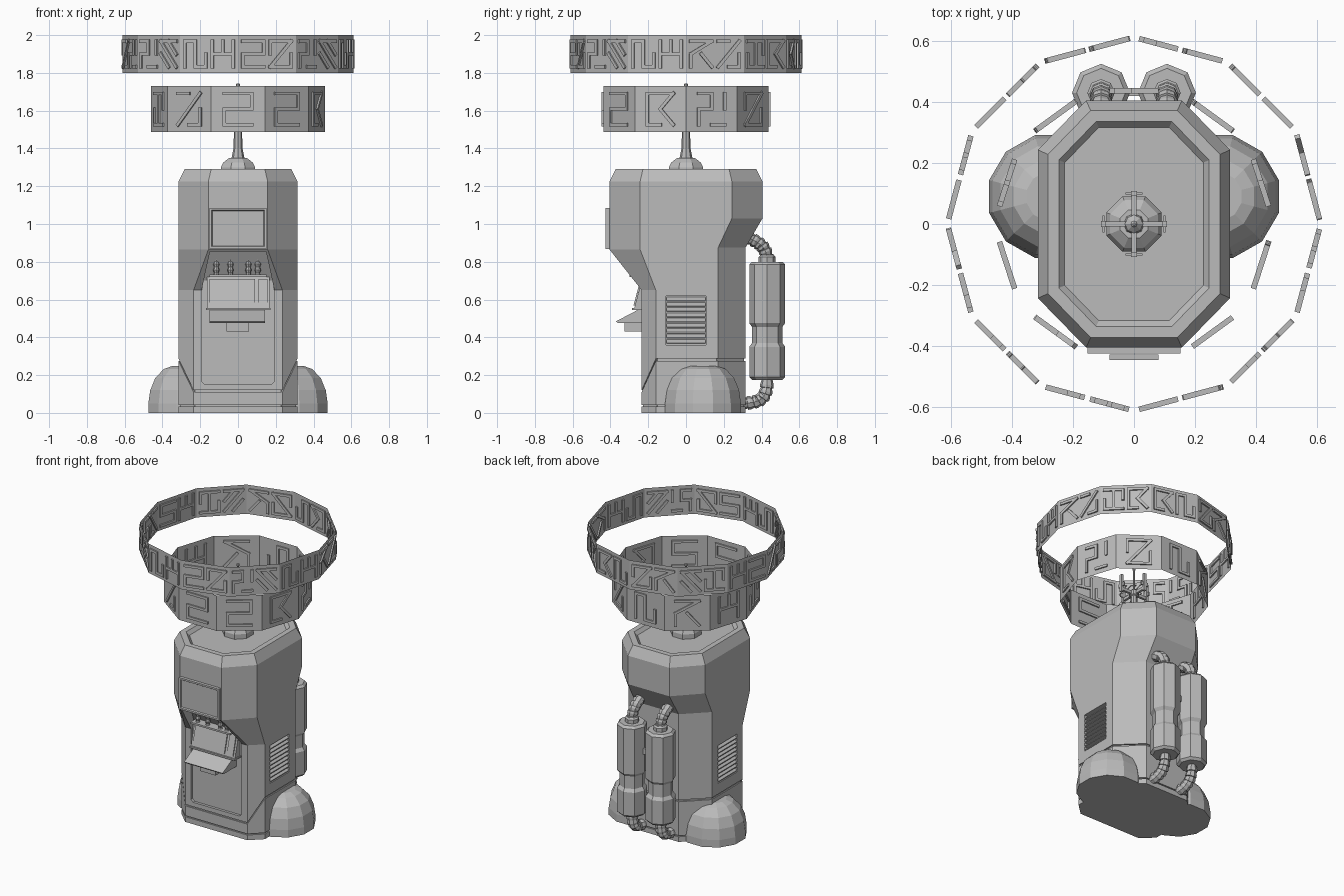
import bpy, math
from mathutils import Vector, Matrix
from mathutils.geometry import interpolate_bezier

if "Cube" in bpy.data.objects:
    bpy.data.objects.remove(bpy.data.objects["Cube"], do_unlink=True)

grey = bpy.data.materials.new("plain grey")
grey.use_nodes = True
COLOUR = (0.5, 0.5, 0.5, 1)
grey.diffuse_color = COLOUR
grey.node_tree.nodes["Principled BSDF"].inputs["Base Color"].default_value = COLOUR


def make(name, verts, faces):
    me = bpy.data.meshes.new(name)
    me.from_pydata([tuple(v) for v in verts], [], faces)
    me.materials.append(grey)
    ob = bpy.data.objects.new(name, me)
    bpy.context.collection.objects.link(ob)
    return ob


def loft(name, rings, caps=True):
    """Skin a stack of equal-sized rings."""
    n = len(rings[0])
    verts = [p for r in rings for p in r]
    faces = [(k * n + i, k * n + (i + 1) % n, (k + 1) * n + (i + 1) % n, (k + 1) * n + i)
             for k in range(len(rings) - 1) for i in range(n)]
    if caps:
        faces += [tuple(reversed(range(n))), tuple(range(len(verts) - n, len(verts)))]
    return make(name, verts, faces)


def lathe(name, profile, n, loc=(0, 0), turn=0, squash=(1, 1)):
    """Profile is a list of (radius, z)."""
    angles = [turn + math.tau * i / n for i in range(n)]
    return loft(name, [[(loc[0] + r * squash[0] * math.cos(a), loc[1] + r * squash[1] * math.sin(a), z)
                        for a in angles] for r, z in profile])


def box(name, lo, hi):
    (a, b, c), (d, e, f) = lo, hi
    return loft(name, [[(a, b, z), (d, b, z), (d, e, z), (a, e, z)] for z in (c, f)])


def prism(name, profile, x0, x1):
    """Side profile of (y, z) points extruded along x."""
    return loft(name, [[(x, y, z) for y, z in profile] for x in (x0, x1)])


def cut(target, cutter):
    cutter.hide_render = True
    cutter.hide_viewport = True
    m = target.modifiers.new("cut", 'BOOLEAN')
    m.operation, m.solver, m.object = 'DIFFERENCE', 'EXACT', cutter


def framed(name, lo, hi, rim, depth):
    """Box whose front face has a sunken centre."""
    (a, b, c), (d, e, f) = lo, hi
    loop = lambda i, y: [(a + i, y, c + i), (d - i, y, c + i), (d - i, y, f - i), (a + i, y, f - i)]
    return loft(name, [loop(0, e), loop(0, b), loop(rim, b), loop(rim * 1.4, b + depth)])


# Eight-sided body outline: half width, front, back, front face half, front corner, back face half, back corner
LOWER = (.315, -.235, .315, .235, -.16, .165, .17)
UPPER = (.315, -.405, .405, .157, -.243, .157, .243)


def outline(shape, z, d=0, c=0):
    w, yf, yb, fx, fy, bx, by = shape
    zf, zc, zb = z if isinstance(z, tuple) else (z, z, z)
    w, yf, yb, fx, fy, bx, by = w - d, yf + d, yb - d, fx - c, fy + c, bx - c, by - c
    return [(-fx, yf, zf), (fx, yf, zf), (w, fy, zc), (w, by, zb),
            (bx, yb, zb), (-bx, yb, zb), (-w, by, zb), (-w, fy, zc)]


# Body, with a plinth groove, a skirt groove and a sunken lid
G = .008
skirt, above = (.11, .275, .275), (.12, .287, .287)
body = loft("body", [
    outline(LOWER, 0), outline(LOWER, .035), outline(LOWER, .035, G, G), outline(LOWER, .043, G, G),
    outline(LOWER, .043), outline(LOWER, skirt), outline(LOWER, skirt, G, G),
    outline(LOWER, above, G, G), outline(LOWER, above),
    outline(LOWER, (.65, .65, .875)), outline(UPPER, (.865, .865, 1.03)), outline(UPPER, 1.225),
    outline(UPPER, 1.29, .033, .015), outline(UPPER, 1.29, .069, .033), outline(UPPER, 1.268, .088, .042)])

# Front recess, narrowing under the screen
recess = []
for z, half, back in ((.15, .175, -.217), (.165, .192, -.217), (.65, .192, -.217), (.70, .182, -.217), (.855, .148, -.31)):
    recess.append([(-half, -.5, z), (half, -.5, z), (half, back, z), (-half, back, z)])
cut(body, loft("recess_cutter", recess))

# Side vents with sloping slats
for s, side in ((-1, "right"), (1, "left")):
    x0, x1 = sorted((s * .285, s * .4))
    cut(body, box(f"{side}_vent_cutter", (x0, -.105, .36), (x1, .105, .62)))
    for i in range(9):
        z = .365 + i * .028
        loft(f"{side}_vent_slat", [[(s * .28, y, z + .028), (s * .28, y, z), (s * .313, y, z), (s * .313, y, z + .006)]
                                   for y in (-.104, .104)])

    # Rounded side foot
    lathe(f"{side}_foot", [(1, 0), (1, .05), (.95, .12), (.82, .185), (.6, .232), (.4, .247)],
          12, (s * .27, .09), math.pi / 12, (.212, .208))
    # Thin slit plate on the foot
    box(f"{side}_foot_slit", (s * .435 - .012, .06, .131), (s * .435 + .012, .11, .137))

    # Back tank with a waist
    x = s * .108
    lathe(f"{side}_tank", [(.08, .175), (.095, .19), (.095, .35), (.08, .37), (.08, .455), (.095, .475),
                           (.095, .785), (.08, .80)], 8, (x, .43))
    # Ribbed hoses
    for end, path in (("upper", [(.43, .79), (.43, .89), (.39, .90), (.29, .945)]),
                      ("lower", [(.43, .185), (.43, .07), (.40, .055), (.29, .05)])):
        pts = interpolate_bezier(*[Vector((x, y, z)) for y, z in path], 8)
        rings = []
        for k, p in enumerate(pts):
            t = (pts[min(k + 1, 7)] - pts[max(k - 1, 0)]).normalized()
            n = t.cross(Vector((1, 0, 0)))
            for q, r in ((p - t * .007, .036), (p + t * .007, .036), (p + t * .009, .029)):
                rings.append([q + r * (Vector((math.cos(a), 0, 0)) + n * math.sin(a))
                              for a in [math.tau * i / 8 for i in range(8)]])
        loft(f"{side}_{end}_hose", rings)
    lathe(f"{side}_tank_collar", [(.045, .80), (.045, .825), (.036, .835)], 8, (x, .43))
box("tank_link", (-.06, .42, .60), (.06, .44, .64))

# Screen
framed("screen", (-.152, -.425, .868), (.152, -.39, 1.085), .012, .008)

# Control panel, tray and slot
prism("control_panel", [(-.275, .55), (-.228, .725), (-.2, .725), (-.2, .55)], -.165, .168)
for name, a, b in (("panel_display", -.15, .09), ("panel_slot", .108, .155)):
    prism(name, [(-.278, .568), (-.241, .709), (-.233, .709), (-.270, .568)], a, b)
prism("panel_lip", [(-.285, .545), (-.285, .556), (-.2, .556), (-.2, .545)], -.17, .173)
prism("tray", [(-.37, .485), (-.36, .475), (-.21, .475), (-.21, .55), (-.25, .548)], -.15, .142)
prism("tray_base", [(-.325, .43), (-.21, .43), (-.21, .476), (-.325, .476)], -.06, .058)

# Beaded levers above the panel
for x in (-.115, -.04, .055, .105):
    lathe("lever", [(.011 if i % 2 else .017, .725 + i * .0155) for i in range(9)], 8, (x, -.27))
box("lever_shelf", (-.15, -.30, .72), (.15, -.2, .732))

# Mast on a faceted base
lathe("mast_base", [(.098, 1.26), (.098, 1.30), (.085, 1.325), (.05, 1.35)], 8, turn=math.pi / 8)
lathe("mast", [(.034, 1.35), (.024, 1.40), (.02, 1.54), (.03, 1.545), (.03, 1.575), (.012, 1.59),
               (.005, 1.60), (.005, 1.725), (.01, 1.73), (.01, 1.74), (.004, 1.745)], 8)

# Four-armed fork on the mast
for i in range(4):
    turn = Matrix.Rotation(i * math.pi / 2, 4, 'Z')
    for name, lo, hi in (("fork_arm", (.02, -.008, 1.55), (.105, .008, 1.57)),
                         ("fork_prong", (.092, -.01, 1.54), (.108, .01, 1.66)),
                         ("fork_crossbar", (.096, -.028, 1.575), (.104, .028, 1.60))):
        box(name, lo, hi).data.transform(turn)

# Abstract stroke patterns on a three by three grid lettered a to i, row by row from the top
PATTERNS = ["ac cf fd dg gi", "ag ac ce ei gh", "ab be ed dg hi cf", "ac cg gi fi ad", "ag ab bh hi if",
            "ai bf dh ac", "ac cd dg ei", "ag ci df be", "ac bh gi dg cf", "ce eg ab fi hi"]


def pattern(name, text, place, width, height, stroke, thick):
    """Raised bars standing through the band; place maps band space to the model."""
    node = lambda ch: Vector(((("abcdefghi".index(ch) % 3) - 1) * width / 2, 0,
                              (1 - "abcdefghi".index(ch) // 3) * height / 2))
    verts, faces = [], []
    for bar in text.split():
        p, q = node(bar[0]), node(bar[1])
        t = (q - p).normalized() * stroke / 2
        n = Vector((-t.z, 0, t.x))
        base = len(verts)
        for y in (-thick / 2, thick / 2):
            verts += [place @ (c + Vector((0, y, 0))) for c in (p - t - n, q + t - n, q + t + n, p - t + n)]
        faces += [tuple(base + i for i in f) for f in
                  ((0, 1, 2, 3), (7, 6, 5, 4), (0, 4, 5, 1), (1, 5, 6, 2), (2, 6, 7, 3), (3, 7, 4, 0))]
    make(name, verts, faces)


# Floating bands: name, sides, radius, bottom, top, marks per side
for name, sides, radius, z0, z1, marks, size in (
        ("upper_band", 12, .612, 1.80, 2.0, 2, .115), ("lower_band", 10, .46, 1.487, 1.73, 1, .145)):
    start = -math.pi / 2 + (0 if marks == 2 else math.pi / sides)
    corners = [start + math.tau * i / sides for i in range(sides)]
    loft(name, [[(radius * math.cos(a), radius * math.sin(a), z) for a in corners] for z in (z0, z1)], caps=False)
    apothem = radius * math.cos(math.pi / sides)
    for i in range(sides):
        turn = Matrix.Rotation(start + (i + .5) * math.tau / sides + math.pi / 2, 4, 'Z')
        for m in range(marks):
            shift = (m - .5) * .15 if marks == 2 else 0
            place = turn @ Matrix.Translation((shift, -apothem, (z0 + z1) / 2))
            pattern(name + "_mark", PATTERNS[(i * marks + m * 3 + i // 5) % len(PATTERNS)], place,
                    size, (z1 - z0) * .68, .017, .018)
